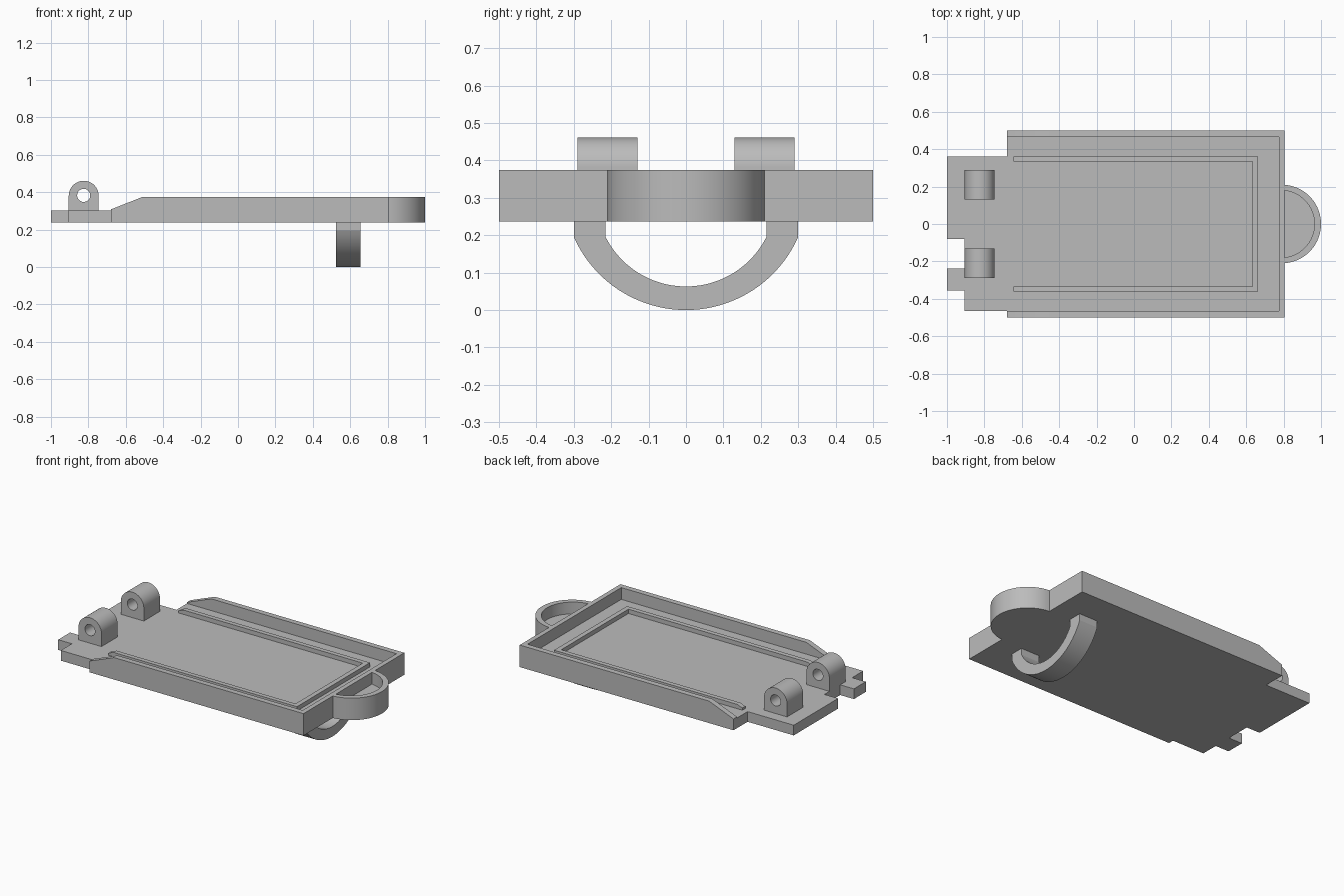
import bpy, bmesh, math
from mathutils import Vector

if "Cube" in bpy.data.objects:
    bpy.data.objects.remove(bpy.data.objects["Cube"])

grey = bpy.data.materials.new("plain grey")
grey.diffuse_color = (0.5, 0.5, 0.5, 1)
grey.use_nodes = True
grey.node_tree.nodes["Principled BSDF"].inputs["Base Color"].default_value = grey.diffuse_color


def arc(cx, cy, r, a0, a1, n=32):
    """Points on a circular arc, angles in degrees."""
    return [(cx + r * math.cos(math.radians(a0 + (a1 - a0) * i / n)),
             cy + r * math.sin(math.radians(a0 + (a1 - a0) * i / n)))
            for i in range(n + 1)]


def prism(name, outline, lo, hi, axis="z"):
    """Extrude a 2D outline along an axis; the outline uses the other two axes in order."""
    place = {"x": lambda a, b, t: (t, a, b),
             "y": lambda a, b, t: (a, t, b),
             "z": lambda a, b, t: (a, b, t)}[axis]
    bm = bmesh.new()
    face = bm.faces.new([bm.verts.new(place(a, b, lo)) for a, b in outline])
    moved = bmesh.ops.extrude_face_region(bm, geom=[face])["geom"]
    bmesh.ops.translate(bm, verts=[v for v in moved if isinstance(v, bmesh.types.BMVert)],
                        vec=Vector(place(0, 0, hi - lo)))
    bmesh.ops.recalc_face_normals(bm, faces=bm.faces)
    mesh = bpy.data.meshes.new(name)
    bm.to_mesh(mesh)
    bm.free()
    mesh.materials.append(grey)
    obj = bpy.data.objects.new(name, mesh)
    bpy.context.collection.objects.link(obj)
    return obj


def activate(obj):
    bpy.ops.object.select_all(action="DESELECT")
    obj.select_set(True)
    bpy.context.view_layer.objects.active = obj


def cut(obj, cutter):
    """Subtract the cutter and delete it."""
    activate(obj)
    mod = obj.modifiers.new("cut", "BOOLEAN")
    mod.operation, mod.solver, mod.object = "DIFFERENCE", "EXACT", cutter
    bpy.ops.object.modifier_apply(modifier=mod.name)
    bpy.data.objects.remove(cutter)


def box(name, x0, x1, y0, y1, z0, z1):
    return prism(name, [(x0, y0), (x1, y0), (x1, y1), (x0, y1)], z0, z1)


BOTTOM, FLOOR, RIM = 0.237, 0.301, 0.375

# Tray: notched tail, wide body and rounded end tab in one outline
tab = arc(0.79, 0, 0.21, -85.9, 85.9, 40)
outline = ([(-0.68, -0.5), (0.805, -0.5)] + tab +
           [(0.805, 0.5), (-0.68, 0.5), (-0.68, 0.36), (-1, 0.36), (-1, -0.08),
            (-0.905, -0.08), (-0.905, -0.237), (-1, -0.237), (-1, -0.355),
            (-0.905, -0.355), (-0.905, -0.465), (-0.68, -0.465)])
tray = prism("tray", outline, BOTTOM, RIM)

# Low tail and sloping side walls
cut(tray, prism("slope_cutter", [(-1.1, FLOOR), (-0.68, FLOOR), (-0.68, 0.308), (-0.51, RIM),
                                 (-0.51, 0.5), (-1.1, 0.5)], -0.6, 0.6, "y"))
# Open interior
cut(tray, box("interior_cutter", -0.7, 0.775, -0.465, 0.465, FLOOR, 0.5))
# Pocket in the end tab
pocket = [p for p in arc(0.785, 0, 0.18, -83.6, 83.6, 40)]
cut(tray, prism("pocket_cutter", pocket, FLOOR, 0.5))

# Raised U-shaped rib on the floor, with ramped open ends
rib = prism("floor_rib", [(-0.645, -0.362), (0.663, -0.362), (0.663, 0.362), (-0.645, 0.362),
                          (-0.645, 0.333), (0.633, 0.333), (0.633, -0.333), (-0.645, -0.333)],
            FLOOR, 0.328)
cut(rib, prism("ramp_cutter", [(-0.7, 0.3), (-0.645, 0.315), (-0.61, 0.328),
                               (-0.61, 0.4), (-0.7, 0.4)], -0.6, 0.6, "y"))

# Pair of hinge lugs with pin holes
lugs = []
for side, y0 in (("front", -0.29), ("back", 0.13)):
    profile = [(-0.905, FLOOR), (-0.745, FLOOR)] + arc(-0.825, 0.381, 0.08, 0, 180)
    lug = prism(side + "_hinge_lug", profile, y0, y0 + 0.16, "y")
    cut(lug, prism("pin_cutter", arc(-0.825, 0.383, 0.035, 0, 360, 32)[:-1],
                   y0 - 0.1, y0 + 0.26, "y"))
    lugs.append(lug)

# Curved finger loop under the tray
outer = arc(0, 0.328, 0.328, 203.9, 336.1, 40)
inner = arc(0, 0.304, 0.241, 333.1, 206.9, 40)
loop = prism("finger_loop", [(-0.3, BOTTOM)] + outer +
             [(0.3, BOTTOM), (0.215, BOTTOM)] + inner + [(-0.215, BOTTOM)],
             0.525, 0.655, "x")

# Smooth curves, crisp corners
for obj in [tray, rib, loop] + lugs:
    activate(obj)
    bpy.ops.object.shade_smooth_by_angle(angle=math.radians(25))
